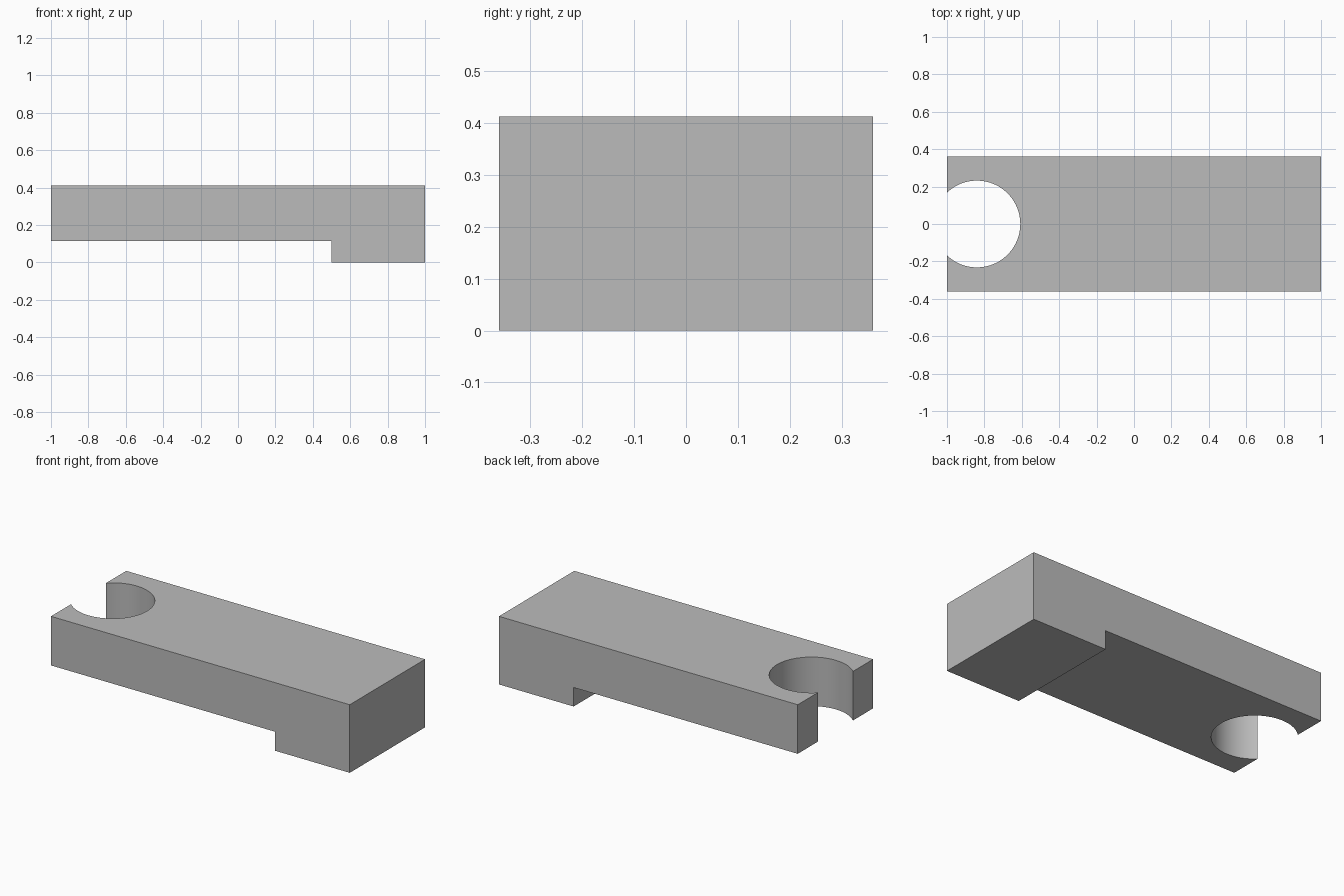
import bpy
import bmesh
import math

cube = bpy.data.objects.get("Cube")
if cube:
    bpy.data.objects.remove(cube, do_unlink=True)

HALF_LENGTH, HALF_WIDTH, HEIGHT = 1.0, 0.36, 0.412
FOOT_X, STEP_Z = 0.5, 0.115
NOTCH_X, NOTCH_RADIUS = -0.84, 0.232

# Single grey material
grey = bpy.data.materials.new("plain_grey")
grey.use_nodes = True
colour = (0.5, 0.5, 0.5, 1)
grey.diffuse_color = colour
grey.node_tree.nodes["Principled BSDF"].inputs["Base Color"].default_value = colour

# Stepped block: side profile extruded across the width
profile = [(-HALF_LENGTH, STEP_Z), (FOOT_X, STEP_Z), (FOOT_X, 0),
           (HALF_LENGTH, 0), (HALF_LENGTH, HEIGHT), (-HALF_LENGTH, HEIGHT)]
bm = bmesh.new()
side = bm.faces.new([bm.verts.new((x, -HALF_WIDTH, z)) for x, z in profile])
extruded = bmesh.ops.extrude_face_region(bm, geom=[side])["geom"]
far_verts = [v for v in extruded if isinstance(v, bmesh.types.BMVert)]
bmesh.ops.translate(bm, verts=far_verts, vec=(0, 2 * HALF_WIDTH, 0))
bmesh.ops.recalc_face_normals(bm, faces=bm.faces)
mesh = bpy.data.meshes.new("stepped_block")
bm.to_mesh(mesh)
bm.free()
mesh.materials.append(grey)
block = bpy.data.objects.new("stepped_block", mesh)
bpy.context.collection.objects.link(block)

# Round open notch through the thin end
bpy.ops.mesh.primitive_cylinder_add(vertices=96, radius=NOTCH_RADIUS, depth=1,
                                    location=(NOTCH_X, 0, HEIGHT / 2))
cutter = bpy.context.object
cutter.name = "notch_cutter"
cutter.hide_render = True
cutter.data.materials.append(grey)

notch = block.modifiers.new("notch", 'BOOLEAN')
notch.operation = 'DIFFERENCE'
notch.solver = 'EXACT'
notch.object = cutter
bpy.ops.object.select_all(action='DESELECT')
block.select_set(True)
bpy.context.view_layer.objects.active = block
bpy.ops.object.modifier_apply(modifier=notch.name)
bpy.data.objects.remove(cutter, do_unlink=True)

# Smooth notch wall, crisp edges elsewhere
bpy.ops.object.shade_smooth_by_angle(angle=math.radians(30))
